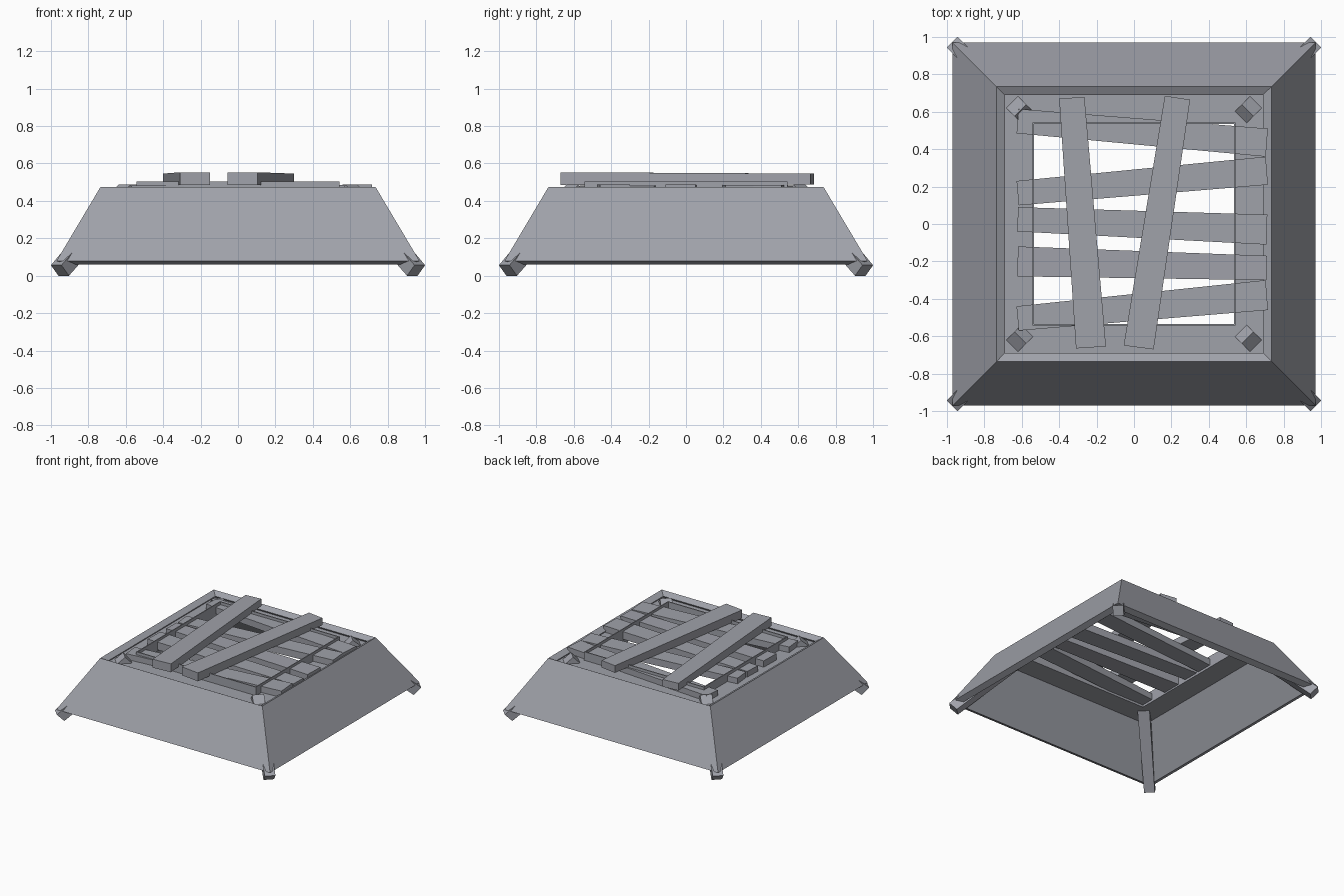
import bpy, bmesh
from mathutils import Vector

if "Cube" in bpy.data.objects:
    bpy.data.objects.remove(bpy.data.objects["Cube"])

# Blue-grey weathered material shared by all parts
grey = bpy.data.materials.new("blue_grey")
grey.diffuse_color = (0.35, 0.36, 0.40, 1)
grey.use_nodes = True
grey.node_tree.nodes["Principled BSDF"].inputs["Base Color"].default_value = grey.diffuse_color


def make_object(name, bm, inward=False):
    bmesh.ops.recalc_face_normals(bm, faces=bm.faces)
    if inward:  # shell shows its inner faces
        bmesh.ops.reverse_faces(bm, faces=bm.faces)
    mesh = bpy.data.meshes.new(name)
    bm.to_mesh(mesh)
    bm.free()
    mesh.materials.append(grey)
    ob = bpy.data.objects.new(name, mesh)
    bpy.context.collection.objects.link(ob)
    return ob


def square_frame(name, profile, inward=False):
    """Sweep a closed (half width, z) profile around a square."""
    bm = bmesh.new()
    corners = [(1, 1), (-1, 1), (-1, -1), (1, -1)]
    rings = [[bm.verts.new((sx * r, sy * r, z)) for r, z in profile] for sx, sy in corners]
    n = len(profile)
    for k in range(4):
        a, b = rings[k], rings[(k + 1) % 4]
        for i in range(n):
            j = (i + 1) % n
            bm.faces.new((a[i], a[j], b[j], b[i]))
    return make_object(name, bm, inward)


def tapered_bar(name, start, end, inward=False):
    """Join two four-cornered end loops into a closed bar."""
    bm = bmesh.new()
    a = [bm.verts.new(p) for p in start]
    b = [bm.verts.new(p) for p in end]
    bm.faces.new(a)
    bm.faces.new(b)
    for i in range(4):
        j = (i + 1) % 4
        bm.faces.new((a[i], a[j], b[j], b[i]))
    return make_object(name, bm, inward)


# Sloping skirt panels with square-cut edges
square_frame("skirt", [(0.97, 0.08), (0.735, 0.475), (0.69, 0.45), (0.925, 0.06)], True)

# Inner support frame: flat ledge with a thin upright lip
square_frame("support_frame", [(0.715, 0.41), (0.70, 0.435), (0.543, 0.435),
                               (0.543, 0.505), (0.535, 0.505), (0.535, 0.41)])

# Splayed corner legs, cut square to their axis
for sx in (-1, 1):
    for sy in (-1, 1):
        def end_loop(r, z, h):
            c = Vector((sx * r, sy * r, z))
            u = Vector((sx, -sy, 0)).normalized() * h
            v = Vector((sx * 0.5, sy * 0.5, 0.707)) * h
            return [c + u + v, c - u + v, c - u - v, c + u - v]
        side = ("front" if sy < 0 else "back") + ("_left" if sx < 0 else "_right")
        tapered_bar(side + "_leg", end_loop(0.952, 0.028, 0.04), end_loop(0.585, 0.455, 0.045), True)

# Lower slats: y range at the left end, y range at the right end
slats = [((0.485, 0.615), (0.36, 0.51)),
         ((0.10, 0.23), (0.21, 0.36)),
         ((-0.04, 0.09), (-0.11, 0.05)),
         ((-0.28, -0.12), (-0.30, -0.17)),
         ((-0.57, -0.44), (-0.46, -0.30))]
for i, (l, r) in enumerate(slats):
    def slat_end(x, y, lean):
        half = 0.2 * (y[1] - y[0])
        return [(x + lean, y[0], 0.455 - half), (x - lean, y[1], 0.455 - half),
                (x - lean, y[1], 0.455 + half), (x + lean, y[0], 0.455 + half)]
    lean = 0.5 * 0.1 * (sum(r) - sum(l)) / 2
    tapered_bar(f"lower_slat_{i + 1}", slat_end(-0.622, l, lean), slat_end(0.71, r, lean))

# Two upper slats lying across: x range at the front, x range at the back
for i, (f, b) in enumerate([((-0.31, -0.15), (-0.40, -0.265)), ((-0.055, 0.105), (0.165, 0.30))]):
    def cross_end(y, x, z0, z1, lean):
        return [(x[0], y + lean, z0), (x[1], y - lean, z0), (x[1], y - lean, z1), (x[0], y + lean, z1)]
    lean = 0.05 * (sum(b) - sum(f)) / 2
    tapered_bar(f"upper_slat_{i + 1}", cross_end(-0.66, f, 0.484, 0.553, lean),
                cross_end(0.675, b, 0.487, 0.546, lean))
